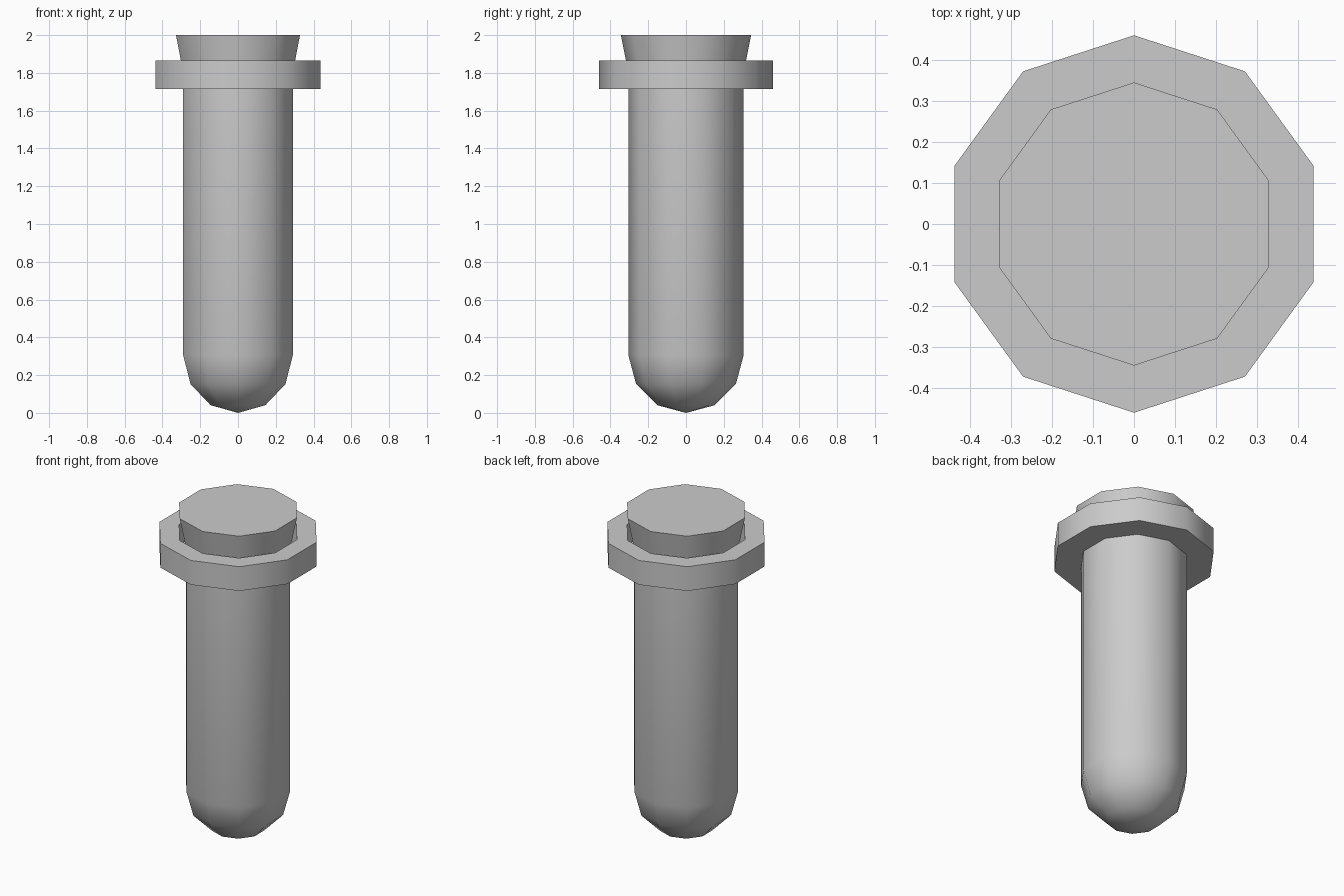
import bpy, bmesh
from math import sin, cos, pi, radians

if "Cube" in bpy.data.objects:
    bpy.data.objects.remove(bpy.data.objects["Cube"])

SIDES = 10


def lathe(name, profile):
    """Revolve (radius, z) points around z; radius 0 gives a pole."""
    bm = bmesh.new()
    rings = []
    for r, z in profile:
        if r == 0:
            rings.append([bm.verts.new((0, 0, z))])
        else:
            rings.append([bm.verts.new((r * cos(pi / 2 + 2 * pi * i / SIDES),
                                        r * sin(pi / 2 + 2 * pi * i / SIDES), z))
                          for i in range(SIDES)])
    for a, b in zip(rings, rings[1:]):
        for i in range(SIDES):
            j = (i + 1) % SIDES
            if len(a) == 1:
                bm.faces.new((a[0], b[j], b[i]))
            elif len(b) == 1:
                bm.faces.new((a[i], a[j], b[0]))
            else:
                bm.faces.new((a[i], a[j], b[j], b[i]))
    # flat caps where the profile ends on a ring
    if len(rings[0]) > 1:
        bm.faces.new(rings[0][::-1])
    if len(rings[-1]) > 1:
        bm.faces.new(rings[-1])
    bmesh.ops.recalc_face_normals(bm, faces=bm.faces[:])
    mesh = bpy.data.meshes.new(name)
    bm.to_mesh(mesh)
    bm.free()
    obj = bpy.data.objects.new(name, mesh)
    bpy.context.collection.objects.link(obj)
    bpy.ops.object.select_all(action='DESELECT')
    obj.select_set(True)
    bpy.context.view_layer.objects.active = obj
    bpy.ops.object.shade_smooth_by_angle(angle=radians(45))
    return obj


# tube: rounded bottom, straight wall, collar with a recessed mouth
R = 0.305
bottom = [(0, 0)] + [(R * sin(a), R * (1 - cos(a))) for a in (pi / 6, pi / 3, pi / 2)]
lathe("tube", bottom + [(R, 1.715), (0.46, 1.715), (0.46, 1.865),
                        (0.345, 1.865), (0.345, 1.74)])

# tapered stopper sitting in the mouth
lathe("stopper", [(0.293, 1.74), (0.345, 2.0)])
